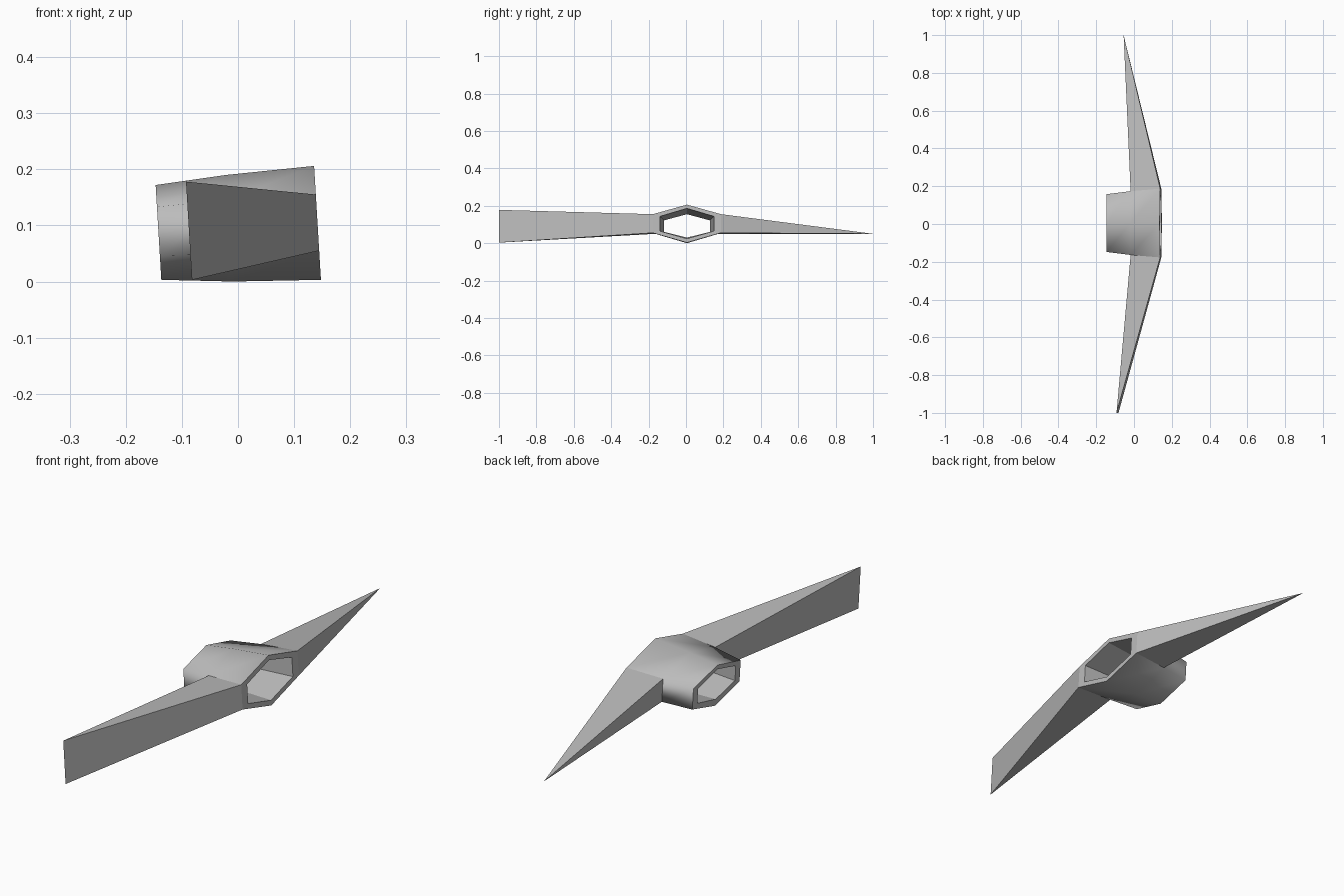
import bpy
import bmesh

cube = bpy.data.objects.get("Cube")
if cube:
    bpy.data.objects.remove(cube, do_unlink=True)

steel = bpy.data.materials.new("grey_steel")
steel.use_nodes = True
GREY = (0.5, 0.5, 0.5, 1)
steel.diffuse_color = GREY
steel.node_tree.nodes["Principled BSDF"].inputs["Base Color"].default_value = GREY

bm = bmesh.new()
LEAN = 0.06       # the whole head leans back slightly
MID_Y = 0.005     # centre of the socket


def point(x, y, z):
    return bm.verts.new((x - LEAN * (z - 0.1), y, z))


def hexagon(x, half, top, high, low, bottom):
    """Six-sided socket outline, clockwise from the top corner."""
    outline = [(0, top), (half, high), (half, low),
               (0, bottom), (-half, low), (-half, high)]
    return [point(x, MID_Y + y, z) for y, z in outline]


def bridge(a, b, smooth=False, skip=()):
    for i in range(len(a)):
        if i not in skip:
            j = (i + 1) % len(a)
            bm.faces.new((a[i], a[j], b[j], b[i])).smooth = smooth


# Socket: smooth tapered shell with a flat-sided hole
FRONT, BACK = 0.142, -0.1425
outer_back = hexagon(BACK, 0.153, 0.172, 0.133, 0.046, 0.003)
outer_mid = hexagon(-0.015, 0.169, 0.19, 0.146, 0.05, 0.0)
outer_front = hexagon(FRONT, 0.182, 0.206, 0.155, 0.055, 0.003)
inner_back = hexagon(BACK, 0.122, 0.155, 0.122, 0.06, 0.03)
inner_front = hexagon(FRONT, 0.145, 0.186, 0.143, 0.065, 0.024)
SIDES = (1, 4)    # openings where the two arms grow out
bridge(outer_back, outer_mid, smooth=True)
bridge(outer_mid, outer_front, smooth=True, skip=SIDES)
bridge(outer_front, inner_front)
bridge(inner_front, inner_back)
bridge(inner_back, outer_back)


def arm(side, tips):
    """Taper one side opening to a cutting edge or a single point."""
    root = [outer_mid[side], outer_mid[side + 1],
            outer_front[side + 1], outer_front[side]]
    ends = [tips[0], tips[-1], tips[-1], tips[0]]
    for i in range(4):
        j = (i + 1) % 4
        corners = [root[i], root[j], ends[j]]
        if ends[i] is not ends[j]:
            corners.append(ends[i])
        bm.faces.new(corners)


# Pointed spike at the back, upright chisel edge at the front
arm(SIDES[0], [point(-0.058, 1, 0.05)])
arm(SIDES[1], [point(-0.088, -1, 0.003), point(-0.088, -1, 0.178)])

bmesh.ops.recalc_face_normals(bm, faces=bm.faces[:])
mesh = bpy.data.meshes.new("pickaxe_head")
bm.to_mesh(mesh)
bm.free()
mesh.materials.append(steel)
head = bpy.data.objects.new("pickaxe_head", mesh)
bpy.context.collection.objects.link(head)
